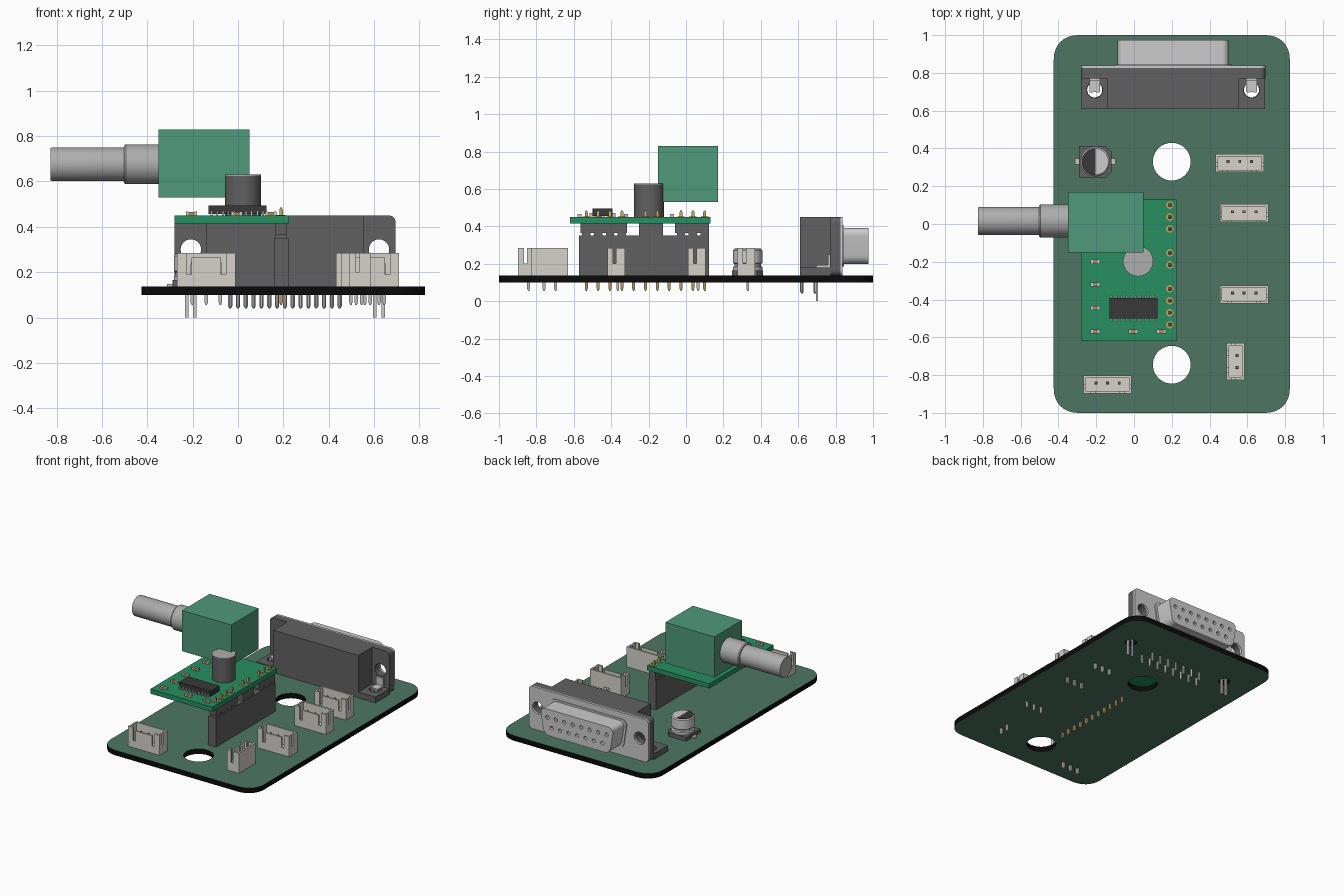
import bpy, bmesh
from math import cos, sin, pi
from mathutils import Matrix, Vector

if "Cube" in bpy.data.objects:
    bpy.data.objects.remove(bpy.data.objects["Cube"])

def material(name, r, g, b):
    m = bpy.data.materials.new(name)
    m.diffuse_color = (r, g, b, 1)
    m.use_nodes = True
    m.node_tree.nodes["Principled BSDF"].inputs["Base Color"].default_value = m.diffuse_color
    return m

GREEN = material("board_green", .075, .18, .125)
EDGE = material("board_edge", .003, .003, .003)
BRIGHT = material("module_green", .02, .28, .12)
BOXGREEN = material("encoder_green", .08, .32, .2)
DARK = material("dark_plastic", .12, .12, .12)
BLACK = material("chip_black", .04, .04, .04)
CREAM = material("cream_plastic", .66, .65, .59)
METAL = material("metal", .55, .55, .53)
GREY = material("shaft_grey", .42, .42, .42)
GOLD = material("gold", .5, .36, .13)
TAN = material("tan_ceramic", .42, .25, .12)

def link(name, me, mat):
    me.materials.clear()
    me.materials.append(mat)
    ob = bpy.data.objects.new(name, me)
    bpy.context.collection.objects.link(ob)
    return ob

def boxes(name, ranges, mat, mtx=Matrix()):
    # several x0,x1,y0,y1,z0,z1 blocks in one object
    bm = bmesh.new()
    for x0, x1, y0, y1, z0, z1 in ranges:
        m = Matrix.Translation(((x0+x1)/2, (y0+y1)/2, (z0+z1)/2)) @ Matrix.Diagonal((x1-x0, y1-y0, z1-z0, 1))
        bmesh.ops.create_cube(bm, size=1, matrix=mtx @ m)
    me = bpy.data.meshes.new(name)
    bm.to_mesh(me)
    return link(name, me, mat)

def lathe(name, prof, places, mat, segs=40, mtx=Matrix()):
    # capped turned profile of (radius, height), repeated at places
    bm = bmesh.new()
    for p in places:
        rings = []
        for r, z in prof:
            rings.append([bm.verts.new(Vector(p) + mtx @ Vector((r*cos(2*pi*(i+.5)/segs), r*sin(2*pi*(i+.5)/segs), z)))
                          for i in range(segs)])
        for a, b in zip(rings, rings[1:]):
            for i in range(segs):
                j = (i+1) % segs
                bm.faces.new((a[i], a[j], b[j], b[i]))
        bm.faces.new(rings[0][::-1])
        bm.faces.new(rings[-1])
    bmesh.ops.recalc_face_normals(bm, faces=bm.faces)
    me = bpy.data.meshes.new(name)
    bm.to_mesh(me)
    return link(name, me, mat)

def circle(x, y, r, n=40):
    return [(x+r*cos(2*pi*i/n), y+r*sin(2*pi*i/n)) for i in range(n)]

def rounded(pts, r, n=8):
    # corner rounding by quadratic blends
    out = []
    for i, p in enumerate(pts):
        p = Vector(p)
        a = p + (Vector(pts[i-1]) - p).normalized()*r
        b = p + (Vector(pts[(i+1) % len(pts)]) - p).normalized()*r
        for k in range(n+1):
            t = k/n
            w = .83*2*t*(1-t)
            d = (1-t)**2 + w + t*t
            out.append(tuple(((1-t)**2*a + w*p + t*t*b)/d))
    return out

def rect(x0, x1, y0, y1):
    return [(x0, y0), (x1, y0), (x1, y1), (x0, y1)]

def prism(name, loops, a, b, mat, along_y=False):
    # filled outline with holes, extruded from a to b
    cu = bpy.data.curves.new(name, 'CURVE')
    cu.dimensions = '2D'
    cu.fill_mode = 'BOTH'
    cu.extrude = (b-a)/2
    for loop in loops:
        s = cu.splines.new('POLY')
        s.points.add(len(loop)-1)
        for pt, co in zip(s.points, loop):
            pt.co = (co[0], co[1], 0, 1)
        s.use_cyclic_u = True
    tmp = bpy.data.objects.new("tmp", cu)
    bpy.context.collection.objects.link(tmp)
    dg = bpy.context.evaluated_depsgraph_get()
    me = bpy.data.meshes.new_from_object(tmp.evaluated_get(dg))
    bpy.data.objects.remove(tmp)
    if along_y:
        me.transform(Matrix.Translation((0, (a+b)/2, 0)) @ Matrix.Rotation(pi/2, 4, 'X'))
    else:
        me.transform(Matrix.Translation((0, 0, (a+b)/2)))
    bm = bmesh.new()
    bm.from_mesh(me)
    bmesh.ops.remove_doubles(bm, verts=bm.verts, dist=1e-5)
    bmesh.ops.recalc_face_normals(bm, faces=bm.faces)
    bm.to_mesh(me)
    bm.free()
    return link(name, me, mat)

T = .137  # top of main board
CX = .207  # middle of the harness socket
EARS = (CX-.415, CX+.415)

# main board with green faces and black edges
board = prism("main_board", [rounded(rect(-.425, .825, -1, 1), .13), circle(.2, .33, .1), circle(.2, -.745, .1)]
              + [circle(x, .71, .04, 24) for x in EARS], .1, T, GREEN)
board.data.materials.append(EDGE)
for f in board.data.polygons:
    f.material_index = 0 if abs(f.normal.z) > .5 else 1

# harness socket: body, ears, feet, metal face and shell
boxes("socket_body", [(-.14, .555, .61, .80, T, .45)], DARK)
holes = [circle(x, .3, .045, 32) for x in EARS]
prism("socket_back_flange", [rounded(rect(-.28, .695, T, .45), .03)] + holes, .77, .825, DARK, True)
prism("socket_face_plate", [rounded(rect(-.28, .695, T, .45), .03)] + holes, .825, .838, METAL, True)
for i, x in enumerate(EARS):
    prism(f"socket_foot_{i}", [rect(x-.072, x+.072, .61, .775), circle(x, .71, .042, 24)], T, .18, DARK)
    boxes(f"board_clip_{i}", [(x-.028, x+.028, .70, .77, .18, .192), (x-.028, x+.028, .758, .77, .18, .25),
                              (x-.026, x-.010, .695, .707, 0, .19), (x+.010, x+.026, .695, .707, 0, .19)], METAL)
contacts = [(CX+.069*(i-3.5), 0) for i in range(8)], [(CX+.069*(i-3), 1) for i in range(7)]
contacts = contacts[0] + contacts[1]
shell = [(CX-.268, .198), (CX+.268, .198), (CX+.3, .392), (CX-.3, .392)]
prism("socket_shell", [rounded(shell, .045)] + [circle(x, .33-.07*r, .014, 12) for x, r in contacts],
      .83, .975, METAL, True)
wide = [(CX-.285, .185), (CX+.285, .185), (CX+.318, .405), (CX-.318, .405)]
prism("shell_base_lip", [rounded(wide, .05)], .83, .845, METAL, True)
lathe("socket_pins", [(.004, .04), (.010, .05), (.010, T)], [(x, .62+.07*r, 0) for x, r in contacts], METAL, 8)

# cream wire connectors: open boxes with slotted front and side walls
def connector(name, n, x, y, turn=0):
    w, t, top, s = .066+.031*(n-1), .012, .285, .031*(n-1)+.014
    m = Matrix.Translation((x, y, 0)) @ Matrix.Rotation(turn, 4, 'Z')
    parts = [(-w, w, -.055, .04, T, T+.03), (-w, w, .04-t, .04, T, top), (-w, w, -.055, -.055+t, T, .19),
             (-s+.01, s-.01, -.055, -.055+t, .19, top-.02)]
    for k in (-1, 1):
        a, b = sorted((k*w, k*(w-t)))
        c, d = sorted((k*w, k*(s+.012)))
        parts += [(c, d, -.055, -.055+t, .19, top), (a, b, -.055, .04, T, .2),
                  (a, b, -.055, -.025, .2, top), (a, b, -.008, .04, .2, top)]
    boxes(name, parts, CREAM, m)
    at = [m @ Vector((.062*(i-(n-1)/2), 0, 0)) for i in range(n)]
    lathe(name + "_pins", [(.004, .055), (.011, .068), (.011, .23), (.005, .245)], at, METAL, 4)

connector("mirror_connector", 3, .56, .33)
connector("sensor_connector", 3, .583, .065)
connector("light_connector", 3, .583, -.365)
connector("microphone_connector", 3, -.14, -.842)
connector("speaker_connector", 2, .545, -.728, -pi/2)

# board capacitor with chamfered base, waisted can and dark polarity mark
kx, ky = -.205, .33
prism("capacitor_base", [[(kx-.085, ky-.083), (kx+.055, ky-.083), (kx+.085, ky-.053), (kx+.085, ky+.053),
                          (kx+.055, ky+.083), (kx-.085, ky+.083)]], T, .165, DARK)
boxes("capacitor_tabs", [(kx-.108, kx+.108, ky-.016, ky+.016, T, .147)], METAL)
lathe("capacitor_can", [(.078, .165), (.078, .182), (.070, .188), (.070, .198), (.078, .205), (.078, .272), (.070, .28)],
      [(kx, ky, 0)], METAL)
prism("capacitor_mark", [[(kx+.0705*cos(a), ky+.0705*sin(a)) for a in [pi/2+pi*i/20 for i in range(21)]]],
      .278, .282, BLACK)

# header strip carrying the module
pins = [.1-.0633*i for i in range(11)]
boxes("header_socket", [(.158, .222, -.573, .122, T, .35)], DARK)
used = [y for i, y in enumerate(pins) if i not in (3, 6)]
boxes("header_spacers", [(.165, .215, -.565, -.315, .365, .416), (.165, .215, -.25, -.122, .35, .416),
                         (.165, .215, -.058, .122, .365, .416)]
      + [(.165, .215, y-.022, y+.022, .35, .37) for y in used], DARK)
lathe("header_pins_below", [(.004, .055), (.011, .068), (.011, T)], [(.19, y, 0) for y in pins], GOLD, 4)
lathe("header_pins_above", [(.011, .35), (.011, .475), (.005, .485)], [(.19, y, 0) for y in used], GOLD, 4)
lathe("header_pads", [(.02, .449), (.02, .453)], [(.19, y, 0) for y in used], GOLD, 16)

# raised green module and its parts
boxes("module_board", [(-.28, .225, -.62, .13, .415, .45)], BRIGHT)
boxes("module_chip", [(-.13, .125, -.5, -.393, .456, .495)], BLACK)
legs = []
for i in range(10):
    x = -.117 + i*.0253
    for a, b in ((-.515, -.49), (-.403, -.378)):
        legs.append((x-.004, x+.004, a, b, .45, .47))
boxes("chip_legs", legs, METAL)
spots = [(-.205, y, 0) for y in (-.57, -.445, -.32, -.2, -.075)] + [(-.005, -.57, 0), (.145, -.57, 0)]
boxes("ceramic_parts", [(x-.014, x+.014, y-.011, y+.011, .45, .466) for x, y, _ in spots], TAN)
boxes("ceramic_ends", [(x+k-.006, x+k+.006, y-.011, y+.011, .45, .467) for x, y, _ in spots for k in (-.019, .019)], METAL)
lathe("module_capacitor", [(.08, .45), (.08, .625)], [(.022, -.197, 0)], DARK)
lathe("module_capacitor_top", [(.08, .625), (.08, .63)], [(.022, -.197, 0)], GREY)

# rotary control floating above the module
boxes("control_housing", [(-.35, .05, -.15, .17, .53, .83)], BOXGREEN)
lathe("control_shaft", [(.088, .35), (.088, .495), (.083, .502), (.074, .502), (.074, .82), (.071, .827)], [(0, .016, .676)],
      GREY, 48, Matrix.Rotation(-pi/2, 4, 'Y'))

# smooth round surfaces, crisp edges
for ob in bpy.context.scene.objects:
    ob.select_set(True)
    bpy.context.view_layer.objects.active = ob
bpy.ops.object.shade_smooth_by_angle()
